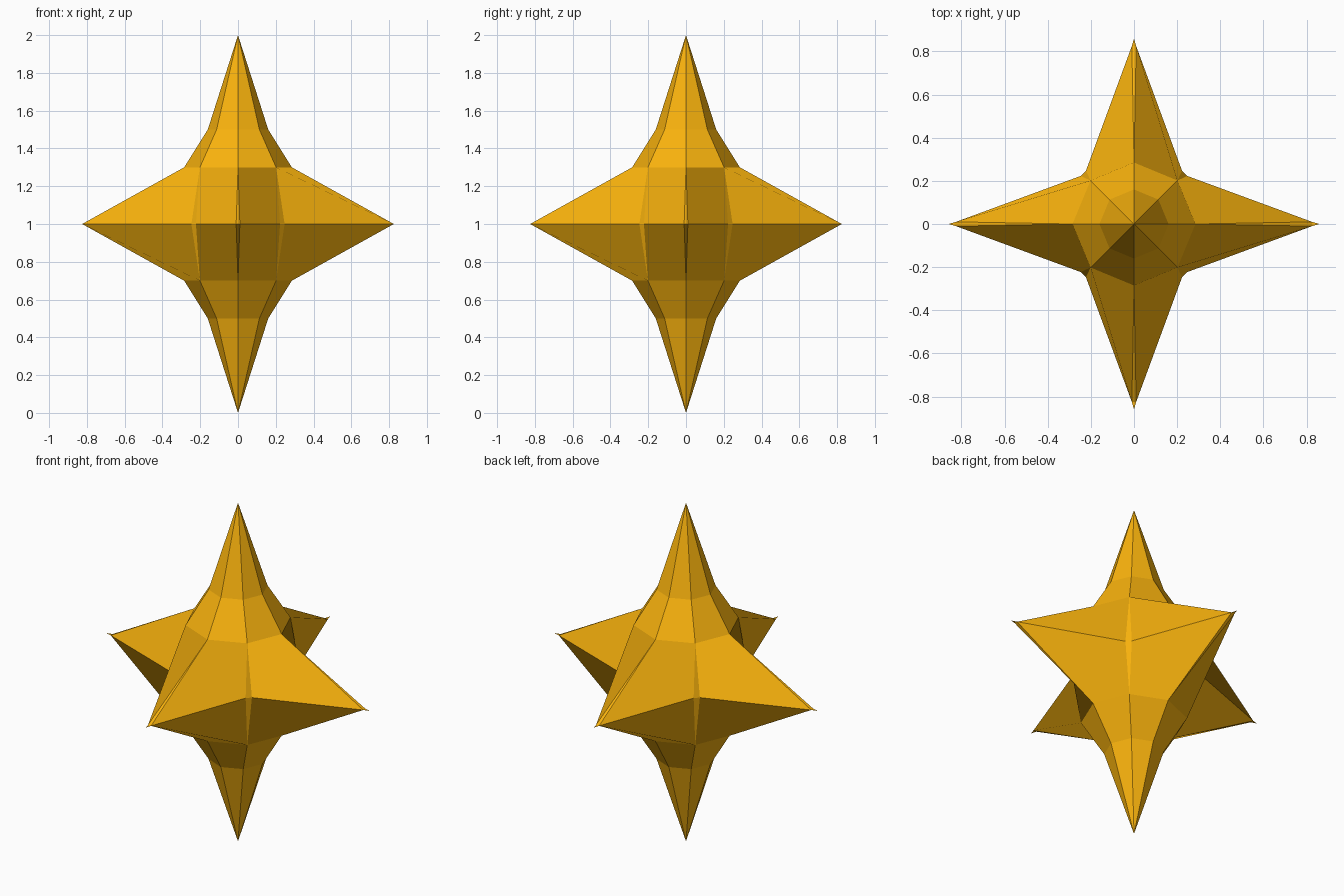
import bpy, bmesh
from math import sin, cos, pi

if "Cube" in bpy.data.objects:
    bpy.data.objects.remove(bpy.data.objects["Cube"])

mat = bpy.data.materials.new("gold")
mat.diffuse_color = (0.95, 0.45, 0.004, 1)
mat.use_nodes = True
mat.node_tree.nodes["Principled BSDF"].inputs["Base Color"].default_value = mat.diffuse_color

SIDES = 8
RING, NECK = 0.285, 0.16      # octagon radii
TIP = 0.86                    # spike reach
SHOULDER = (0.825, 0.01)      # just behind the spike tip: reach, half width
CORNER = (0.332, 0.017)       # inner corner of the waist: reach, half width

bm = bmesh.new()


def vert(i, reach, side, z):
    """Vertex at spoke i, offset sideways from it."""
    a = i * 2 * pi / SIDES
    return bm.verts.new((reach * cos(a) - side * sin(a), reach * sin(a) + side * cos(a), z))


def octagon(r, z):
    return [vert(i, r, 0, z) for i in range(SIDES)]


def bridge(lower, upper):
    """Join two rings of (right, left) vertex pairs with flat quads."""
    for i in range(SIDES):
        j = (i + 1) % SIDES
        bm.faces.new((lower[j][0], upper[j][0], upper[i][1], lower[i][1]))


def pairs(ring):
    return [(v, v) for v in ring]


low_neck, low = octagon(NECK, 0.5), octagon(RING, 0.7)
high, high_neck = octagon(RING, 1.3), octagon(NECK, 1.5)

# Star-shaped waist: spike tips alternate with chamfered inner corners
waist = []
for i in range(SIDES):
    reach, half = CORNER if i % 2 else SHOULDER
    waist.append((vert(i, reach, -half, 1), vert(i, reach, half, 1)))

bridge(pairs(low_neck), pairs(low))
bridge(pairs(low), waist)
bridge(waist, pairs(high))
bridge(pairs(high), pairs(high_neck))

# Narrow chamfer strips, and the thin ends of the spikes
for i, (r, l) in enumerate(waist):
    bm.faces.new((r, l, high[i]))
    bm.faces.new((l, r, low[i]))
    if i % 2 == 0:
        bm.faces.new((r, vert(i, TIP, 0, 1), l))

# Top and bottom points
top, bottom = bm.verts.new((0, 0, 2)), bm.verts.new((0, 0, 0))
for i in range(SIDES):
    j = (i + 1) % SIDES
    bm.faces.new((high_neck[i], high_neck[j], top))
    bm.faces.new((low_neck[j], low_neck[i], bottom))

me = bpy.data.meshes.new("star_ornament")
bm.to_mesh(me)
bm.free()
me.materials.append(mat)
star = bpy.data.objects.new("star_ornament", me)
bpy.context.collection.objects.link(star)
